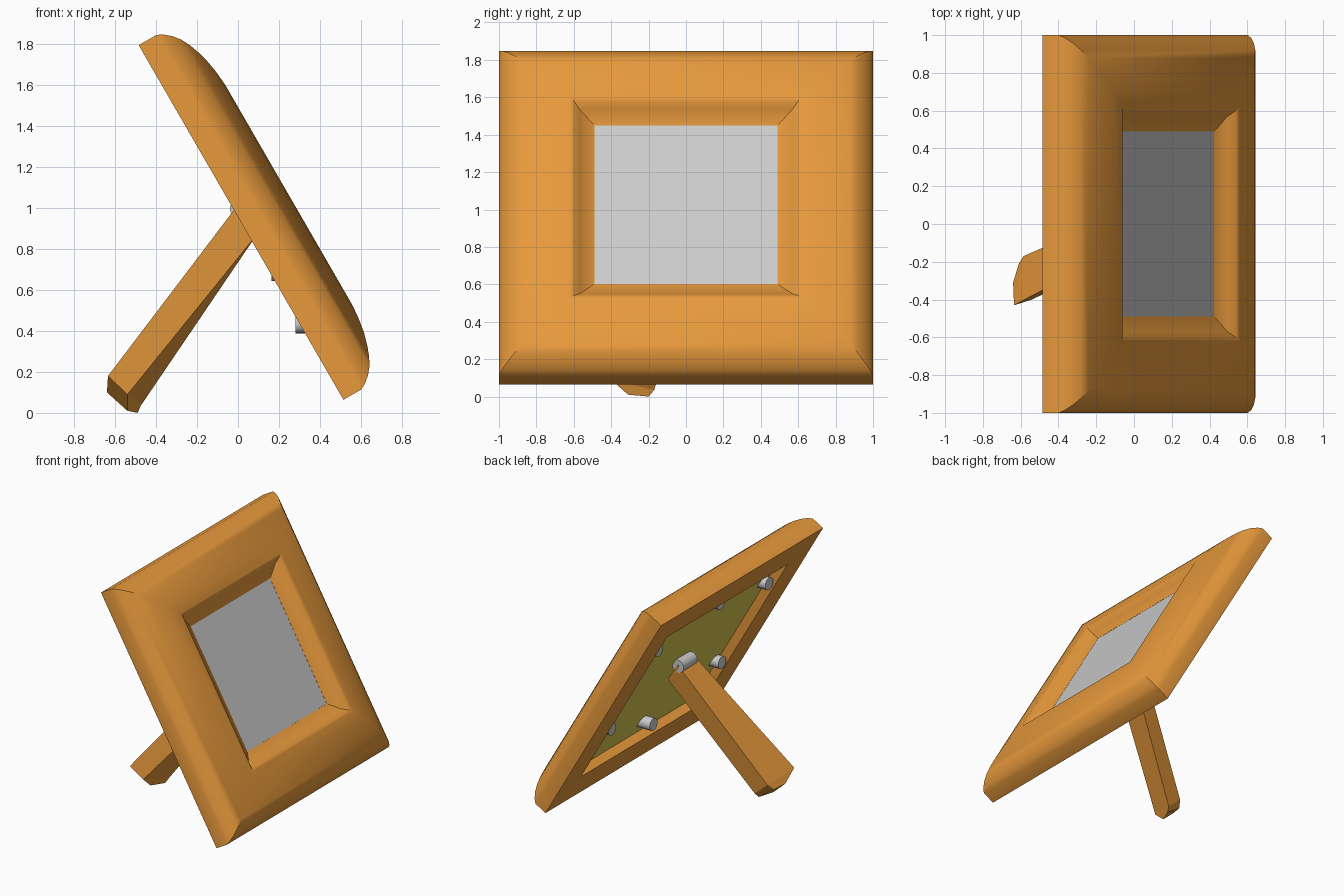
import bpy, bmesh, math
from mathutils import Vector, Matrix

if "Cube" in bpy.data.objects:
    bpy.data.objects.remove(bpy.data.objects["Cube"])

ORIGIN = Vector((0.015, 0, 0.93))            # centre of the frame's back plane
UP = Vector((-0.5, 0, 0.866))                # up along the tilted frame
OUT = Vector((0.866, 0, 0.5))                # outward through the picture


def at(u, v, n):
    """Point from width, tilted height and depth."""
    return ORIGIN + Vector((0, u, 0)) + UP * v + OUT * n


def material(name, rgb):
    m = bpy.data.materials.new(name)
    m.diffuse_color = (*rgb, 1)
    m.use_nodes = True
    m.node_tree.nodes["Principled BSDF"].inputs["Base Color"].default_value = m.diffuse_color
    return m


WOOD = material("wood", (0.8, 0.32, 0.045))
OLIVE = material("backing", (0.72, 0.6, 0.08))


def loft(name, rings, mat=None, closed=False, smooth=None):
    """Skin a series of equal rings; cap both ends unless closed."""
    bm = bmesh.new()
    vr = [[bm.verts.new(p) for p in r] for r in rings]
    k = len(rings[0])
    pairs = list(zip(vr, vr[1:]))
    if closed:
        pairs.append((vr[-1], vr[0]))
    for a, b in pairs:
        for i in range(k):
            j = (i + 1) % k
            bm.faces.new((a[i], a[j], b[j], b[i]))
    if not closed:
        bm.faces.new(vr[0])
        bm.faces.new(vr[-1])
    bmesh.ops.recalc_face_normals(bm, faces=bm.faces)
    me = bpy.data.meshes.new(name)
    bm.to_mesh(me)
    bm.free()
    ob = bpy.data.objects.new(name, me)
    bpy.context.collection.objects.link(ob)
    if mat:
        me.materials.append(mat)
    if smooth:
        bpy.ops.object.select_all(action='DESELECT')
        ob.select_set(True)
        bpy.context.view_layer.objects.active = ob
        bpy.ops.object.shade_smooth_by_angle(angle=math.radians(smooth))
    return ob


def square(r, n):
    return [at(a * r, b * r, n) for a, b in ((1, 1), (-1, 1), (-1, -1), (1, -1))]


def cylinder(name, start, end, radius, sides=20):
    axis = end - start
    q = axis.to_track_quat('Z', 'Y')
    circle = [q @ Vector((radius * math.cos(t), radius * math.sin(t), 0))
              for t in (2 * math.pi * i / sides for i in range(sides))]
    return loft(name, [[start + c for c in circle], [end + c for c in circle]], smooth=35)


# Mitred moulding: (half size, depth) section, starting at the back edge
SECTION = [(1, 0), (1, 0.1), (0.985, 0.13), (0.955, 0.165), (0.92, 0.193),
           (0.88, 0.214), (0.83, 0.233), (0.77, 0.25), (0.7, 0.262), (0.62, 0.269),
           (0.6, 0.26), (0.57, 0.225), (0.49, 0.19), (0.49, 0.165),
           (0.745, 0.165), (0.745, 0)]
loft("frame", [square(r, n) for r, n in SECTION], WOOD, closed=True, smooth=30)

# Glass and backing board
loft("glass", [square(0.5, 0.17), square(0.5, 0.189)])
loft("backing_board", [square(0.75, 0.07), square(0.75, 0.168)], OLIVE)

# Round pins holding the board
PINS = [(0, 0.685, 0.03), (0.68, 0.55, 0.02), (-0.68, 0.55, 0.02),
        (0.68, -0.28, 0.01), (-0.68, -0.28, 0.01), (0, -0.56, -0.017)]
for i, (u, v, n) in enumerate(PINS):
    end = at(u, v, n)
    cylinder(f"pin_{i + 1}", end, end + Vector((0.13, 0, 0)), 0.048)

# Hinge at the top of the leg
cylinder("hinge", at(-0.085, 0.06, 0.03), at(0.085, 0.06, 0.03), 0.05)

# Splayed support leg with a chamfered foot
TOP = [(0.01, -0.09, 1.03), (0.095, -0.09, 0.875), (0.095, 0.09, 0.875), (0.01, 0.09, 1.01)]
FOOT = [(-0.635, -0.43, 0.18), (-0.54, -0.40, 0.09), (-0.475, -0.17, 0.035), (-0.585, -0.17, 0.13)]
TIP = [(-0.64, -0.31, 0.10), (-0.54, -0.31, 0.01), (-0.49, -0.2, 0.0), (-0.61, -0.21, 0.085)]
loft("leg", [[Vector(p) for p in ring] for ring in (TOP, FOOT, TIP)], WOOD)
